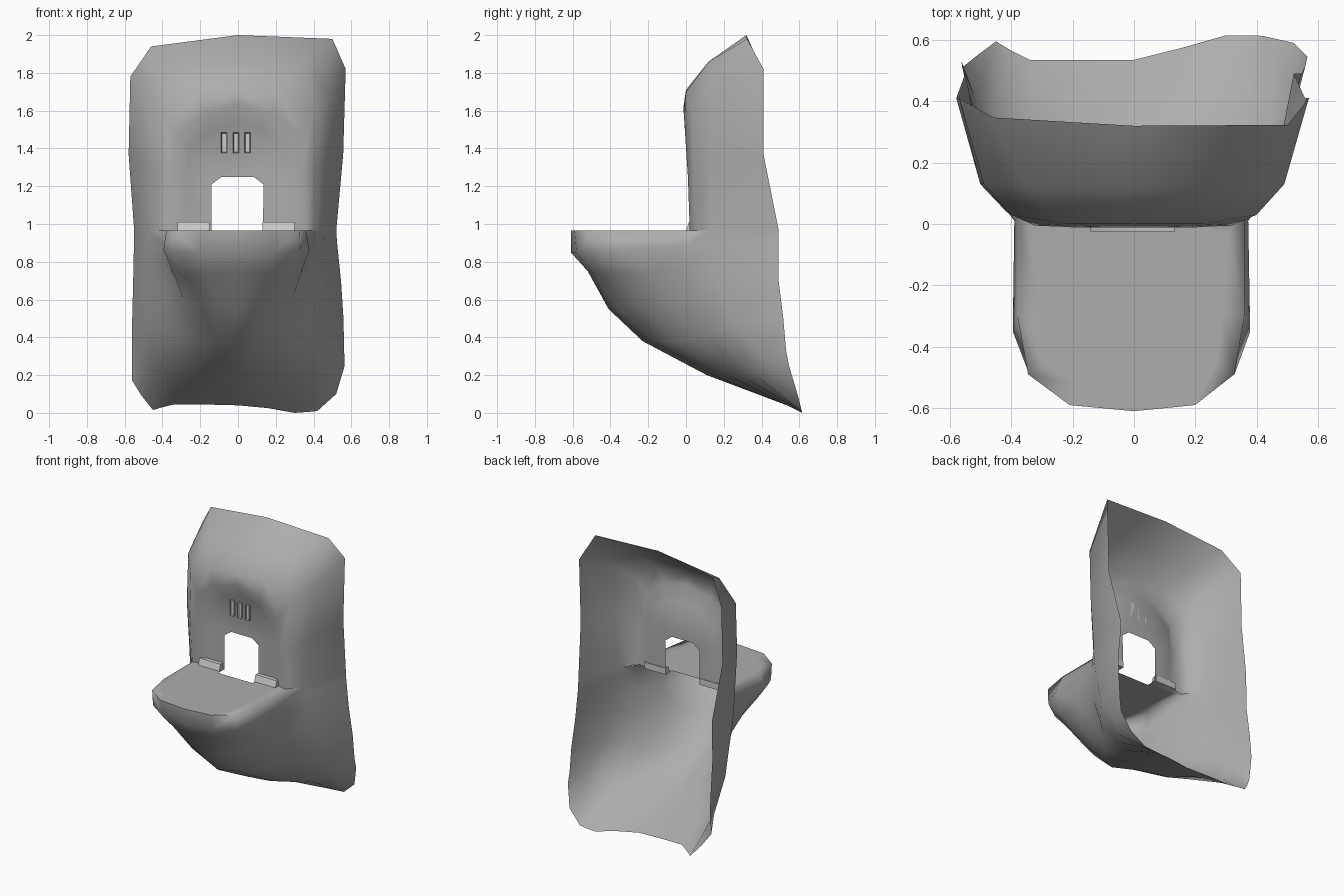
import bpy, bmesh, math
from mathutils import Vector

if "Cube" in bpy.data.objects:
    bpy.data.objects.remove(bpy.data.objects["Cube"])

# Half cross-sections (x, y, z) of the lower body, from centre line to back edge
BOTTOM_L = [(0, .535, .04), (.2, .535, .045), (.34, .535, .045), (.40, .565, .03),
            (.45, .595, .015), (.51, .55, .09), (.56, .51, .17)]
BOTTOM_R = [(0, .535, .04), (.16, .575, .025), (.30, .615, .0), (.37, .615, .005),
            (.42, .613, .01), (.52, .59, .10), (.565, .545, .25)]
LOWER = [
    [(0, .11, .20), (.16, .14, .20), (.30, .22, .20), (.38, .29, .20),
     (.45, .34, .22), (.52, .42, .27), (.562, .53, .33)],
    [(0, -.23, .38), (.11, -.17, .38), (.21, -.06, .38), (.30, .04, .40),
     (.39, .12, .43), (.49, .25, .47), (.56, .515, .50)],
    [(0, -.41, .55), (.11, -.37, .56), (.21, -.26, .58), (.29, -.11, .60),
     (.375, .03, .63), (.48, .19, .66), (.555, .49, .70)],
    [(0, -.52, .75), (.17, -.49, .74), (.29, -.39, .73), (.34, -.2, .74),
     (.385, .02, .79), (.48, .15, .82), (.552, .49, .84)],
    [(0, -.61, .85), (.20, -.58, .85), (.345, -.48, .85), (.395, -.35, .86),
     (.39, .01, .89), (.475, .13, .90), (.55, .49, .91)],
]
RIM = [(0, -.61, .965), (.21, -.59, .965), (.345, -.49, .965), (.38, -.3, .965)]

# Half rings of the upper wall, base to crown: door, panel, ridge, flank, shoulder, outer edge
P = .045
RINGS = [
    [(.14, P, .965), (.14, P, 1.21), (.085, P, 1.25), (.04, P, 1.25), (0, P, 1.25)],
    [(.27, P, .965), (.27, P, 1.25), (.25, P, 1.40), (.14, P, 1.50), (0, P, 1.53)],
    [(.38, .02, .965), (.34, .01, 1.25), (.32, -.005, 1.48), (.18, -.012, 1.59), (0, -.012, 1.63)],
    [(.42, .06, .965), (.41, .04, 1.28), (.40, .03, 1.60), (.22, .0, 1.70), (0, .0, 1.71)],
    [(.475, .125, .965), (.49, .13, 1.33), (.49, .13, 1.68), (.35, .12, 1.84), (0, .12, 1.86)],
    [(.55, .49, .97), (.565, .41, 1.37), (.57, .41, 1.80), (.48, .335, 1.96), (0, .32, 2.0)],
]
# The top body row meets the rim and the wall base
LOWER.append(RIM + [RINGS[i][0] for i in (2, 4, 5)])


def place(p, side):
    """Mirror a half point; the right side is pinched at shelf height, top corners differ."""
    x, y, z = p
    if side > 0:
        x *= 1 - .055 * math.exp(-((z - 1.02) / .3) ** 2)
    else:
        x *= 1 + .025 * math.exp(-((z - 1.37) / .12) ** 2)
    if x > .3 and z > 1.78:
        z += .02 * side
        if z > 1.9:
            x += .02 * side
            y -= .012 * side
    return Vector((x * side, y, z))


def add_grid(bm, rows, side):
    g = [[bm.verts.new(place(p, side)) for p in r] for r in rows]
    for a, b in zip(g, g[1:]):
        for i in range(len(a) - 1):
            bm.faces.new((a[i], a[i + 1], b[i + 1], b[i]))


def grey(name, v):
    m = bpy.data.materials.new(name)
    m.diffuse_color = (v, v, v, 1)
    m.use_nodes = True
    m.node_tree.nodes["Principled BSDF"].inputs["Base Color"].default_value = m.diffuse_color
    return m


ROCK, TRIM = grey("rock_grey", .42), grey("trim_grey", .75)


def finish(bm, name, mat, angle=20):
    me = bpy.data.meshes.new(name)
    bm.to_mesh(me)
    bm.free()
    me.materials.append(mat)
    ob = bpy.data.objects.new(name, me)
    bpy.context.collection.objects.link(ob)
    bpy.ops.object.select_all(action='DESELECT')
    ob.select_set(True)
    bpy.context.view_layer.objects.active = ob
    bpy.ops.object.shade_smooth_by_angle(angle=math.radians(angle))
    return ob


# Open rocky shell with arched recess and doorway, plus the flat shelf
bm = bmesh.new()
for side in (-1, 1):
    add_grid(bm, [BOTTOM_L if side < 0 else BOTTOM_R] + LOWER, side)
    add_grid(bm, RINGS, side)
half = RIM + [RINGS[2][0], RINGS[1][0], RINGS[0][0]]
outline = [place(p, 1) for p in half] + [place(p, -1) for p in reversed(half[1:])]
bm.faces.new([bm.verts.new(c) for c in outline])
bmesh.ops.remove_doubles(bm, verts=bm.verts, dist=.001)
bmesh.ops.recalc_face_normals(bm, faces=bm.faces)
shelf = max(bm.faces, key=lambda f: len(f.verts))
if shelf.normal.z < 0:
    bmesh.ops.reverse_faces(bm, faces=bm.faces)
# Keep the shelf centre flat while its rim shades softly; crease at the wall foot
bmesh.ops.inset_region(bm, faces=[shelf], thickness=.07, use_boundary=False)
finish(bm, "rock_shell", ROCK, 88)

# Low sill blocks either side of the doorway
for name, x0, x1 in (("sill_left", -.32, -.15), ("sill_right", .13, .30)):
    bm = bmesh.new()
    bmesh.ops.create_cube(bm, size=1)
    for v in bm.verts:
        top = v.co.z > 0
        v.co = Vector((x1 if v.co.x > 0 else x0,
                       P + .004 if v.co.y > 0 else (.015 if top else 0),
                       1.01 if top else .965))
    finish(bm, name, TRIM)

# Three framed vent slots above the doorway
for i, x in enumerate((-.073, -.011, .051)):
    bm = bmesh.new()
    bmesh.ops.create_cube(bm, size=1)
    for v in bm.verts:
        v.co = Vector((x + v.co.x * .032, P - .006 + v.co.y * .012, 1.43 + v.co.z * .11))
    bm.normal_update()
    front = min(bm.faces, key=lambda f: f.calc_center_median().y)
    bmesh.ops.inset_region(bm, faces=[front], thickness=.007)
    for v in front.verts:
        v.co.y += .008
    finish(bm, f"vent_slot_{i + 1}", TRIM)
